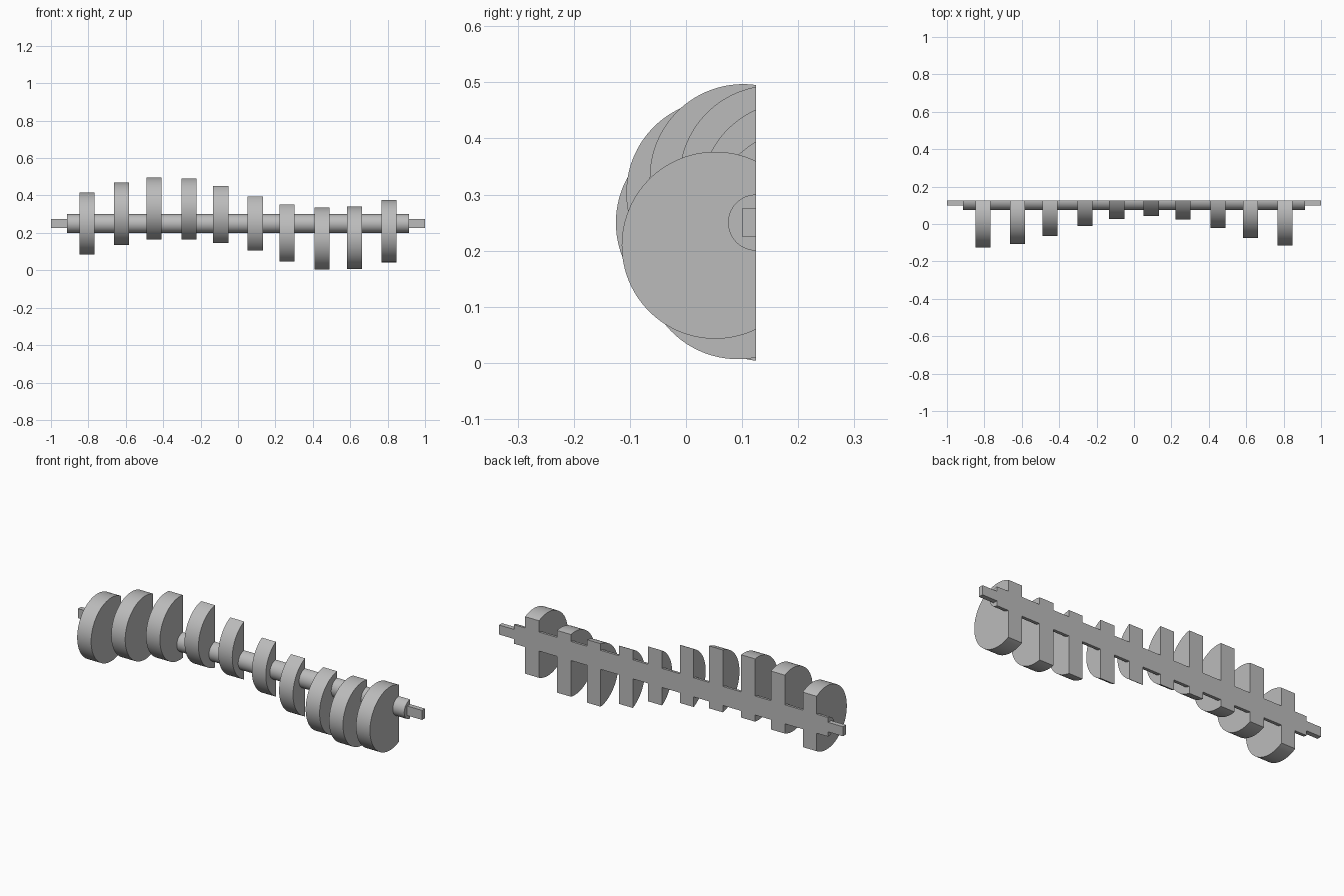
import bpy
import math

cube = bpy.data.objects.get("Cube")
if cube:
    bpy.data.objects.remove(cube, do_unlink=True)

CUT_Y = 0.125        # plane that halves the whole shaft lengthwise
AXIS_Z = 0.25
CAM_RADIUS = 1 / 6
CAM_OFFSET = 1 / 12
CAM_WIDTH = 0.081
SHAFT_RADIUS = 0.05
SHAFT_END = 0.914

steel = bpy.data.materials.new("grey steel")
steel.use_nodes = True
color = (0.5, 0.5, 0.5, 1)
steel.diffuse_color = color
steel.node_tree.nodes["Principled BSDF"].inputs["Base Color"].default_value = color


def extrude_profile(name, profile, x0, x1, smooth=True):
    """Extrude a closed (y, z) outline along x."""
    n = len(profile)
    verts = [(x, y, z) for x in (x0, x1) for y, z in profile]
    faces = [tuple(range(n - 1, -1, -1)), tuple(range(n, 2 * n))]
    faces += [(i, (i + 1) % n, n + (i + 1) % n, n + i) for i in range(n)]
    mesh = bpy.data.meshes.new(name)
    mesh.from_pydata(verts, [], faces)
    mesh.materials.append(steel)
    obj = bpy.data.objects.new(name, mesh)
    bpy.context.collection.objects.link(obj)
    if smooth:
        bpy.ops.object.select_all(action="DESELECT")
        obj.select_set(True)
        bpy.context.view_layer.objects.active = obj
        bpy.ops.object.shade_smooth_by_angle(angle=math.radians(30))
    return obj


def cut_circle(cy, cz, radius, steps=64):
    """Outline of a disc with everything behind the cut plane removed."""
    half = math.acos((cy - CUT_Y) / radius)
    angles = [half - 2 * half * i / steps for i in range(steps + 1)]
    return [(cy - radius * math.cos(t), cz + radius * math.sin(t)) for t in angles]


# Eccentric cams, each turned further round the axis
cam_x = [0.092, 0.262, 0.449, 0.622, 0.807]
cam_x = [-x for x in reversed(cam_x)] + cam_x
cam_angles = [0, 39, 74, 111, 144, 180, 217, 256, 293, 331]
joints = [-SHAFT_END]
for i, (x, degrees) in enumerate(zip(cam_x, cam_angles), 1):
    turn = math.radians(degrees)
    outline = cut_circle(CUT_Y - CAM_OFFSET * math.cos(turn),
                         AXIS_Z + CAM_OFFSET * math.sin(turn), CAM_RADIUS)
    ends = (x - CAM_WIDTH / 2, x + CAM_WIDTH / 2)
    extrude_profile(f"cam_{i}", outline, *ends)
    joints += ends
joints.append(SHAFT_END)

# Round shaft sections between the cams
shaft_outline = cut_circle(CUT_Y, AXIS_Z, SHAFT_RADIUS, 40)
for i in range(0, len(joints), 2):
    extrude_profile(f"shaft_section_{i // 2 + 1}", shaft_outline, joints[i], joints[i + 1])

# Square drive stubs at both ends
h = 0.025
square = [(CUT_Y, AXIS_Z + h), (CUT_Y - h, AXIS_Z + h),
          (CUT_Y - h, AXIS_Z - h), (CUT_Y, AXIS_Z - h)]
extrude_profile("right_square_stub", square, -1, -SHAFT_END, smooth=False)
extrude_profile("left_square_stub", square, SHAFT_END, 1, smooth=False)
